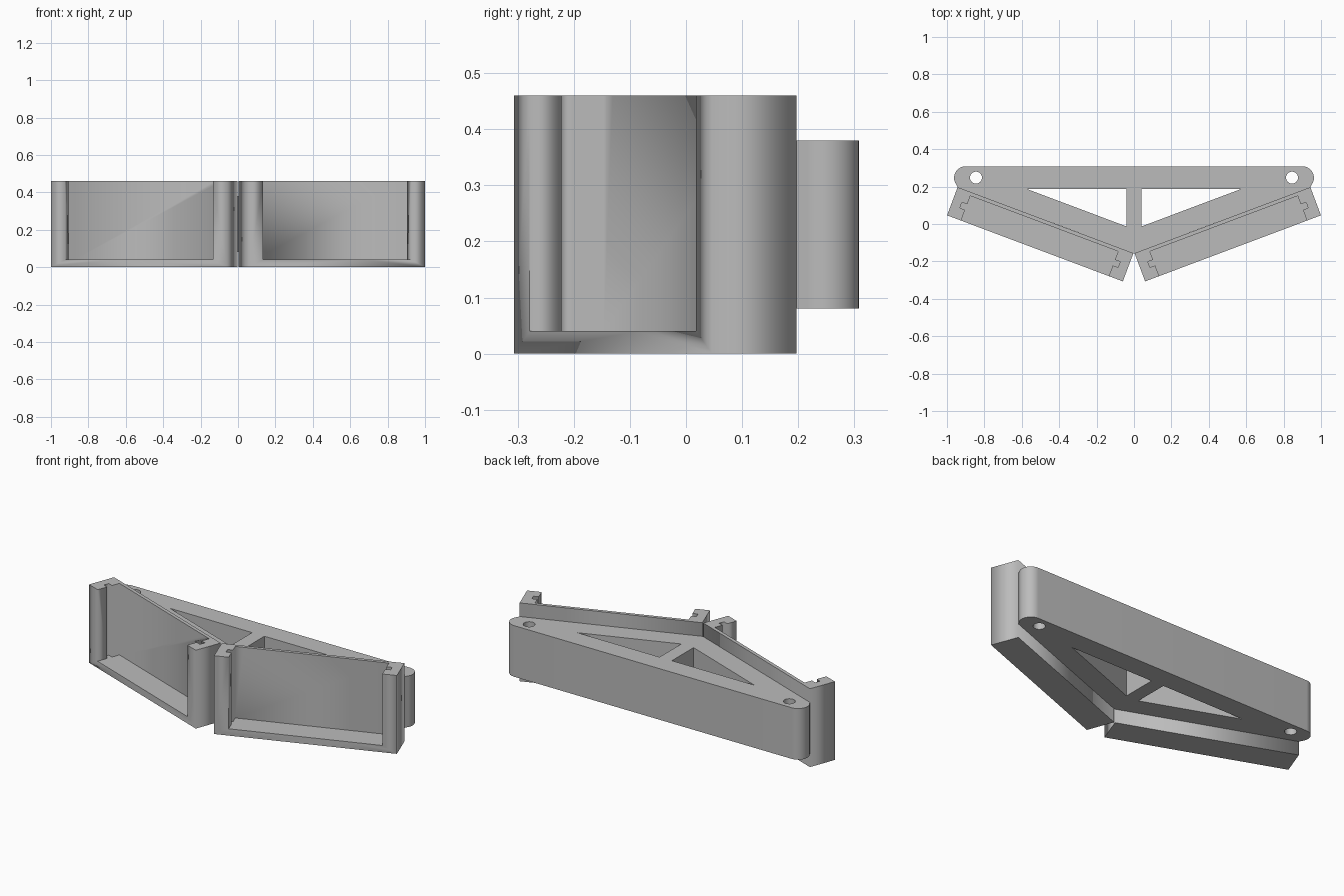
import bpy
import bmesh
from math import sin, cos, atan2, radians, hypot

if "Cube" in bpy.data.objects:
    bpy.data.objects.remove(bpy.data.objects["Cube"], do_unlink=True)

grey = bpy.data.materials.new("light grey plastic")
grey.use_nodes = True
COLOR = (0.5, 0.5, 0.5, 1)
grey.diffuse_color = COLOR
grey.node_tree.nodes["Principled BSDF"].inputs["Base Color"].default_value = COLOR


def prism(name, outlines, z0, z1):
    """Upright solid from closed outlines; inner outlines become holes."""
    curve = bpy.data.curves.new(name, "CURVE")
    curve.dimensions = "2D"
    curve.fill_mode = "BOTH"
    curve.extrude = (z1 - z0) / 2
    for pts in outlines:
        spline = curve.splines.new("POLY")
        spline.points.add(len(pts) - 1)
        for p, (x, y) in zip(spline.points, pts):
            p.co = (x, y, 0, 1)
        spline.use_cyclic_u = True
    obj = bpy.data.objects.new(name, curve)
    bpy.context.collection.objects.link(obj)
    bpy.ops.object.select_all(action="DESELECT")
    obj.select_set(True)
    bpy.context.view_layer.objects.active = obj
    bpy.ops.object.convert(target="MESH")
    obj = bpy.context.object
    obj.name = name
    bm = bmesh.new()
    bm.from_mesh(obj.data)
    bmesh.ops.remove_doubles(bm, verts=bm.verts, dist=0.0001)
    bmesh.ops.translate(bm, verts=bm.verts, vec=(0, 0, (z0 + z1) / 2))
    bmesh.ops.recalc_face_normals(bm, faces=bm.faces)
    bm.to_mesh(obj.data)
    bm.free()
    obj.data.materials.clear()
    obj.data.materials.append(grey)
    return obj


def arc(cx, cy, r, a0, a1, n):
    angles = [radians(a0 + (a1 - a0) * i / n) for i in range(n + 1)]
    return [(cx + r * cos(a), cy + r * sin(a)) for a in angles]


def mirrored(pts):
    return [(-x, y) for x, y in pts]


# Angled back line shared by the trays and the bracket
INNER, OUTER = (0.003, -0.156), (0.943, 0.197)
ANGLE = atan2(OUTER[1] - INNER[1], OUTER[0] - INNER[0])
LENGTH = hypot(OUTER[0] - INNER[0], OUTER[1] - INNER[1])
DEPTH, HEIGHT, WALL, BACK, FLOOR = 0.161, 0.46, 0.08, 0.02, 0.04


def place(u, v, side):
    """Tray coordinates: u along the tray, v forward from its back."""
    x = INNER[0] + u * cos(ANGLE) + v * sin(ANGLE)
    y = INNER[1] + u * sin(ANGLE) - v * cos(ANGLE)
    return (side * x, y)


# Trays: open at the top and front, with a slot in each end wall
for name, side in (("left_tray", 1), ("right_tray", -1)):
    block = [(0, 0), (LENGTH, 0), (LENGTH, DEPTH), (0, DEPTH)]
    slot = WALL - 0.03
    half = [(WALL, BACK), (WALL, 0.068), (slot, 0.068),
            (slot, 0.1), (WALL, 0.1), (WALL, DEPTH + 0.05)]
    recess = half + [(LENGTH - u, v) for u, v in reversed(half)]
    tray = prism(name, [[place(u, v, side) for u, v in block]], 0, HEIGHT)
    cutter = prism("recess_cutter", [[place(u, v, side) for u, v in recess]],
                   FLOOR, HEIGHT + 0.1)
    cut = tray.modifiers.new("recess", "BOOLEAN")
    cut.operation = "DIFFERENCE"
    cut.solver = "EXACT"
    cut.object = cutter
    bpy.context.view_layer.objects.active = tray
    bpy.ops.object.modifier_apply(modifier=cut.name)
    bpy.data.objects.remove(cutter, do_unlink=True)

# Bracket: rounded ends, two triangular windows and two bolt holes
right_edge = [(0.943, 0.197)] + arc(0.901, 0.247, 0.061, -36, 90, 20)
outline = [(0, -0.157)] + right_edge + mirrored(right_edge)[::-1]
window = [(0.04, 0.188), (0.575, 0.188), (0.04, -0.013)]
bolt_hole = arc(0.845, 0.248, 0.032, 0, 345, 23)
bracket = prism("bracket", [outline, window, mirrored(window),
                            bolt_hole, mirrored(bolt_hole)], 0.08, 0.38)
bpy.ops.object.select_all(action="DESELECT")
bracket.select_set(True)
bpy.context.view_layer.objects.active = bracket
bpy.ops.object.shade_smooth_by_angle(angle=radians(30))
